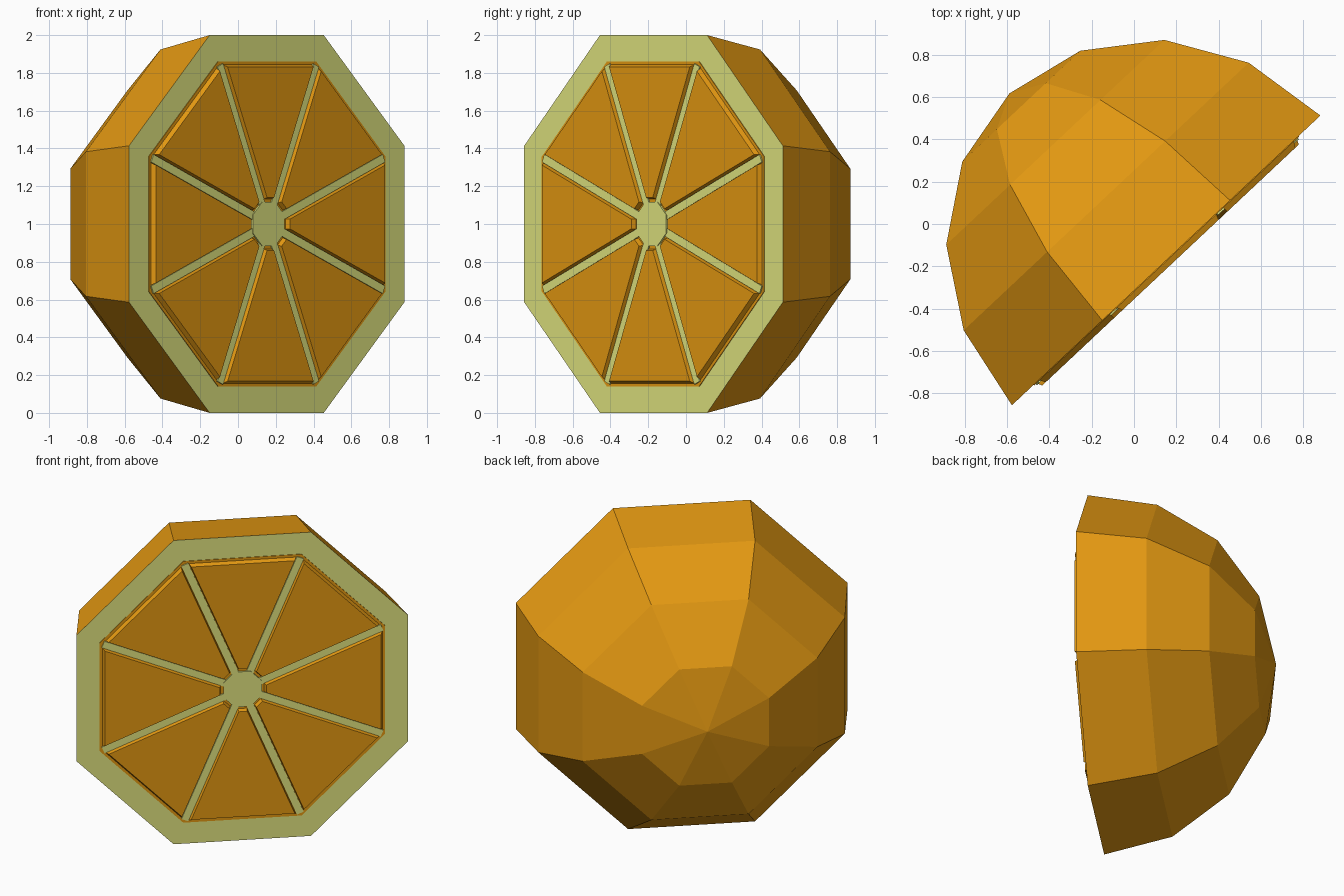
import bpy
import bmesh
from math import sin, cos, tan, pi, radians
from mathutils import Matrix

if "Cube" in bpy.data.objects:
    bpy.data.objects.remove(bpy.data.objects["Cube"], do_unlink=True)

SIDES = 8
STEP = 2 * pi / SIDES
HALF = STEP / 2
RADIUS = 1 / cos(HALF)
# The cut face looks along local -y; this turns it and places its centre
PLACE = Matrix.Translation((0.152, -0.172, 1)) @ Matrix.Rotation(radians(43.2), 4, 'Z')


def make_material(name, color):
    mat = bpy.data.materials.new(name)
    mat.use_nodes = True
    mat.diffuse_color = color
    mat.node_tree.nodes["Principled BSDF"].inputs["Base Color"].default_value = color
    return mat


ORANGE = make_material("orange", (0.78, 0.32, 0.006, 1))
PITH = make_material("pale_pith", (0.77, 0.80, 0.22, 1))


def finish(name, bm, *materials):
    bmesh.ops.recalc_face_normals(bm, faces=bm.faces)
    mesh = bpy.data.meshes.new(name)
    bm.to_mesh(mesh)
    bm.free()
    for mat in materials:
        mesh.materials.append(mat)
    obj = bpy.data.objects.new(name, mesh)
    obj.matrix_world = PLACE
    bpy.context.collection.objects.link(obj)
    return obj


def add_loft(bm, loops):
    """Join equal loops of (x, z) points, each at its own height above the cut."""
    rings = [[bm.verts.new((x, -h, z)) for x, z in pts] for h, pts in loops]
    for a, b in zip(rings, rings[1:]):
        for i in range(len(a)):
            j = (i + 1) % len(a)
            bm.faces.new((a[i], a[j], b[j], b[i]))
    bm.faces.new(rings[0])
    bm.faces.new(rings[-1])


def octagon(radius):
    return [(radius * cos(HALF + k * STEP), radius * sin(HALF + k * STEP))
            for k in range(SIDES)]


def turned(points, angle):
    return [(u * cos(angle) - v * sin(angle), u * sin(angle) + v * cos(angle))
            for u, v in points]


# Half fruit: faceted dome in peel colour with a pale cut face
bm = bmesh.new()
pole = bm.verts.new((0, RADIUS, 0))
rings = []
for level in range(4):
    a = level * pi / 8
    rings.append([bm.verts.new((x, RADIUS * sin(a), z)) for x, z in octagon(RADIUS * cos(a))])
cut = bm.faces.new(rings[0])
cut.material_index = 1
for k in range(SIDES):
    n = (k + 1) % SIDES
    for a, b in zip(rings, rings[1:]):
        bm.faces.new((a[k], a[n], b[n], b[k]))
    bm.faces.new((rings[-1][k], rings[-1][n], pole))
finish("peel_half", bm, ORANGE, PITH)

# Thin layer of flesh under the segments
bm = bmesh.new()
add_loft(bm, [(-0.01, octagon(0.931)), (0.004, octagon(0.931))])
finish("flesh_base", bm, ORANGE)

# Pale centre
bm = bmesh.new()
add_loft(bm, [(0, octagon(0.125)), (0.016, octagon(0.125))])
finish("pith_centre", bm, PITH)

# Pale membranes running out to the corners
bm = bmesh.new()
W = 0.022
strip = [(0.08, -W), (0.91, -W), (0.91, W), (0.08, W)]
for k in range(SIDES):
    pts = turned(strip, HALF + k * STEP)
    add_loft(bm, [(0, pts), (0.012, pts)])
finish("membranes", bm, PITH)


def wedge(inner, outer, gap):
    v0, v1 = (u * tan(HALF) - gap / cos(HALF) for u in (inner, outer))
    return [(inner, -v0), (outer, -v1), (outer, v1), (inner, v0)]


# Raised flesh segments with slightly sloping sides
bm = bmesh.new()
for k in range(SIDES):
    base = turned(wedge(0.13, 0.845, 0.024), k * STEP)
    top = turned(wedge(0.14, 0.832, 0.030), k * STEP)
    add_loft(bm, [(0, base), (0.03, top)])
finish("flesh_segments", bm, ORANGE)
